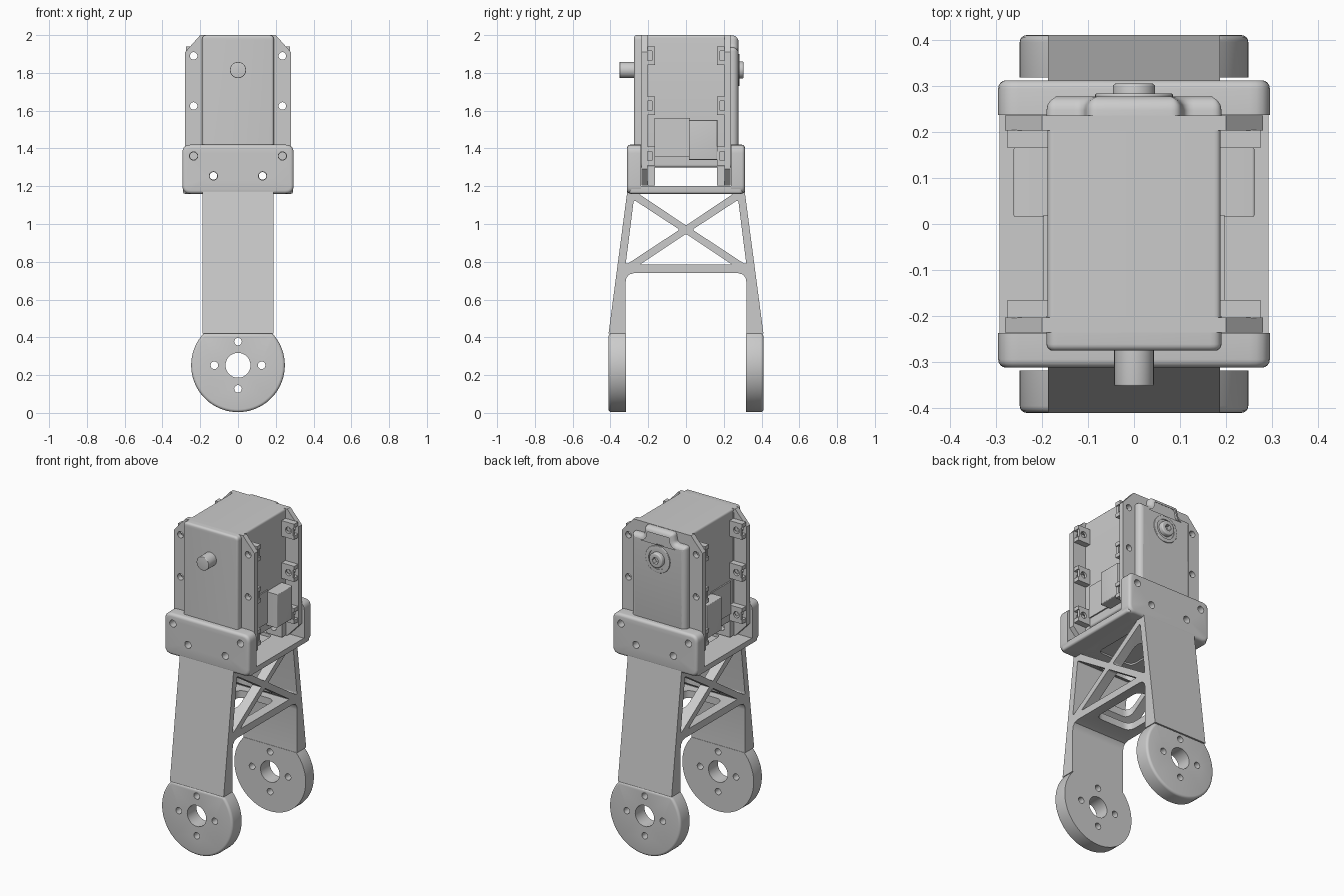
import bpy, bmesh
from math import sin, cos, pi, asin
from mathutils import Vector

if "Cube" in bpy.data.objects:
    bpy.data.objects.remove(bpy.data.objects["Cube"])


def circle(a, b, r, n=32):
    return [(a + r * cos(2 * pi * i / n), b + r * sin(2 * pi * i / n)) for i in range(n)]


def rounded(pts, d, n=5):
    """Round every corner of a polygon, starting the curve d before the corner."""
    out = []
    for i, p in enumerate(pts):
        p = Vector(p)
        u, v = Vector(pts[i - 1]) - p, Vector(pts[(i + 1) % len(pts)]) - p
        a = p + u.normalized() * min(d, u.length * .45)
        b = p + v.normalized() * min(d, v.length * .45)
        for k in range(n + 1):
            t = k / n
            out.append(tuple(a * (1 - t) ** 2 + p * 2 * t * (1 - t) + b * t * t))
    return out


def rect(a0, a1, b0, b1, r=0):
    pts = [(a0, b0), (a1, b0), (a1, b1), (a0, b1)]
    return rounded(pts, r) if r else pts


def inset(loop, d):
    pts = [Vector(p) for p in loop]
    out = []
    for i, p in enumerate(pts):
        e1 = (p - pts[i - 1]).normalized()
        e2 = (pts[(i + 1) % len(pts)] - p).normalized()
        n1, n2 = Vector((-e1.y, e1.x)), Vector((-e2.y, e2.x))
        out.append(p + (n1 + n2) * (d / (1 + n1.dot(n2))))
    return out


def plate(name, outer, axis, lo, hi, b_lo=0, b_hi=0, holes=()):
    """Extrude an outline with holes along an axis, rounding the outer rims."""
    area = sum(outer[i - 1][0] * p[1] - p[0] * outer[i - 1][1] for i, p in enumerate(outer))
    outer = outer if area > 0 else outer[::-1]
    sgn, length = (1 if hi > lo else -1), abs(hi - lo)
    place = {'x': lambda a, b, c: (c, a, b), 'y': lambda a, b, c: (a, c, b),
             'z': lambda a, b, c: (a, b, c)}[axis]
    steps = [k * pi / 8 for k in range(5)]
    low = [(b_lo * (1 - sin(t)), b_lo * (1 - cos(t))) for t in steps] if b_lo else [(0, 0)]
    high = [(b_hi * (1 - sin(t)), length - b_hi * (1 - cos(t))) for t in steps[::-1]] if b_hi else [(0, length)]
    bm = bmesh.new()
    caps = [[], []]
    for loop, prof in [(outer, low + high)] + [(h, [(0, 0), (0, length)]) for h in holes]:
        rings = [[bm.verts.new(place(p[0], p[1], lo + sgn * c)) for p in (inset(loop, d) if d else loop)]
                 for d, c in prof]
        n = len(loop)
        for r0, r1 in zip(rings, rings[1:]):
            for i in range(n):
                bm.faces.new((r0[i - 1], r0[i], r1[i], r1[i - 1]))
        for cap, ring in zip(caps, (rings[0], rings[-1])):
            cap += [bm.edges.get((ring[i - 1], ring[i])) for i in range(n)]
    for cap in caps:
        bmesh.ops.triangle_fill(bm, edges=cap, use_beauty=True)
    bmesh.ops.recalc_face_normals(bm, faces=bm.faces[:])
    me = bpy.data.meshes.new(name)
    bm.to_mesh(me)
    bm.free()
    ob = bpy.data.objects.new(name, me)
    bpy.context.collection.objects.link(ob)
    return ob


# Forked leg with cross-braced frame, seen from the side
half = [(.31, 1.18), (.41, .42), (.32, .42), (.32, .69), (.316, .714), (.302, .732), (.275, .74)]
outline = half + [(-y, z) for y, z in half[::-1]]
side_gap = [(.034, .97), (.268, 1.123), (.277, 1.123), (.319, .79), (.308, .79)]
gaps = [rounded([(-.25, 1.16), (.25, 1.16), (0, .992)], .012),
        rounded([(-.245, .785), (.245, .785), (0, .948)], .012),
        rounded(side_gap, .012), rounded([(-y, z) for y, z in side_gap], .012)]
leg = plate("forked_leg", outline, 'x', -.187, .187, holes=gaps)

# Vertical opening through the braces
cutter = plate("brace_cutter", rect(-.125, .125, -.19, .19, .05), 'z', .6, 1.17)
cutter.hide_render = True
mod = leg.modifiers.new("opening", 'BOOLEAN')
mod.operation, mod.solver, mod.object = 'DIFFERENCE', 'EXACT', cutter
bpy.context.view_layer.objects.active = leg
bpy.ops.object.modifier_apply(modifier="opening")
bpy.data.objects.remove(cutter)

# Bracket floor
plate("bracket_floor", rect(-.292, .292, -.3, .3, .02), 'z', 1.16, 1.2, b_lo=.012,
      holes=[rect(-.125, .125, -.17, .17, .04)])

lug_z = (1.36, 1.625, 1.89)
screws = [(s * .235, z) for s in (-1, 1) for z in lug_z]
lower = [(-.13, 1.255), (.13, 1.255)]

for s, side in ((-1, "front"), (1, "back")):
    # Pivot disc at the leg tip, flat where it joins the leg
    r, cz = .248, .252
    a0 = asin((.42 - cz) / r)
    arc = [(r * cos(a), cz + r * sin(a)) for a in
           [pi - a0 + (pi + 2 * a0) * i / 56 for i in range(57)]]
    holes = [circle(0, cz, .066)] + [circle(.125 * cos(k * pi / 2), cz + .125 * sin(k * pi / 2), .02, 20)
                                     for k in range(4)]
    plate(side + "_pivot_disc", arc, 'y', s * .318, s * .41, b_hi=.015, holes=holes)

    # Bracket wall
    plate(side + "_bracket_wall", rect(-.295, .295, 1.16, 1.42, .045), 'y', s * .237, s * .312, b_hi=.018,
          holes=[circle(x, z, .022, 20) for x, z in lower + [(-.235, 1.36), (.235, 1.36)]])

    # Motor flange with chamfered corners
    flange = [(-.2, 1.205), (.2, 1.205), (.28, 1.29), (.28, 1.91), (.2, 2), (-.2, 2), (-.28, 1.91), (-.28, 1.29)]
    plate(side + "_motor_flange", flange, 'y', s * .203, s * .236,
          holes=[circle(x, z, .02, 20) for x, z in screws + lower])

    # Screw lugs behind the flange, each with an open nut pocket
    for m, hand in ((-1, "left"), (1, "right")):
        for i, z in enumerate(lug_z):
            for dz in (-.037, .037):
                plate(f"{side}_{hand}_lug_cheek_{i}", rect(m * .18, m * .275, z + dz - .012, z + dz + .012),
                      'y', s * .165, s * .204)
            plate(f"{side}_{hand}_lug_face_{i}", rect(m * .18, m * .268, z - .04, z + .04), 'y',
                  s * .165, s * .18, holes=[circle(m * .235, z, .02, 20)])
        plate(f"{side}_{hand}_lower_lug", rect(m * .08, m * .19, 1.205, 1.305), 'y', s * .165, s * .204,
              holes=[circle(m * .13, 1.255, .022, 20)])

# Motor body and caps
plate("motor_body", rect(-.188, .188, 1.3, 2, .015), 'y', -.22, .22)
plate("motor_front_cap", rect(-.19, .19, 1.3, 2, .025), 'y', -.2, -.275, b_hi=.014)
cap = [(-.19, 1.3), (.19, 1.3), (.19, 1.935), (.11, 1.935), (.1, 1.998), (-.1, 1.998), (-.11, 1.935), (-.19, 1.935)]
plate("motor_back_cap", rounded(cap, .02), 'y', .22, .277, b_hi=.03)

# Output shaft at the front, hub and hollow shaft at the back
plate("front_shaft", circle(0, 1.815, .043), 'y', -.26, -.352, b_hi=.004)
plate("back_hub", circle(0, 1.815, .085), 'y', .26, .283, b_hi=.004, holes=[circle(0, 1.815, .062)])
plate("back_shaft", circle(0, 1.815, .046), 'y', .26, .305, b_hi=.008, holes=[circle(0, 1.815, .022, 6)])

# Connector boxes and cover panels on both sides
for m, hand in ((-1, "left"), (1, "right")):
    plate(hand + "_connector", rect(.015, .166, 1.34, 1.55), 'x', m * .18, m * .262, b_hi=.006)
    plate(hand + "_side_panel", rect(-.166, .02, 1.355, 1.56), 'x', m * .18, m * .196)

bpy.ops.object.select_all(action='SELECT')
bpy.context.view_layer.objects.active = leg
bpy.ops.object.shade_smooth_by_angle(angle=.6)
